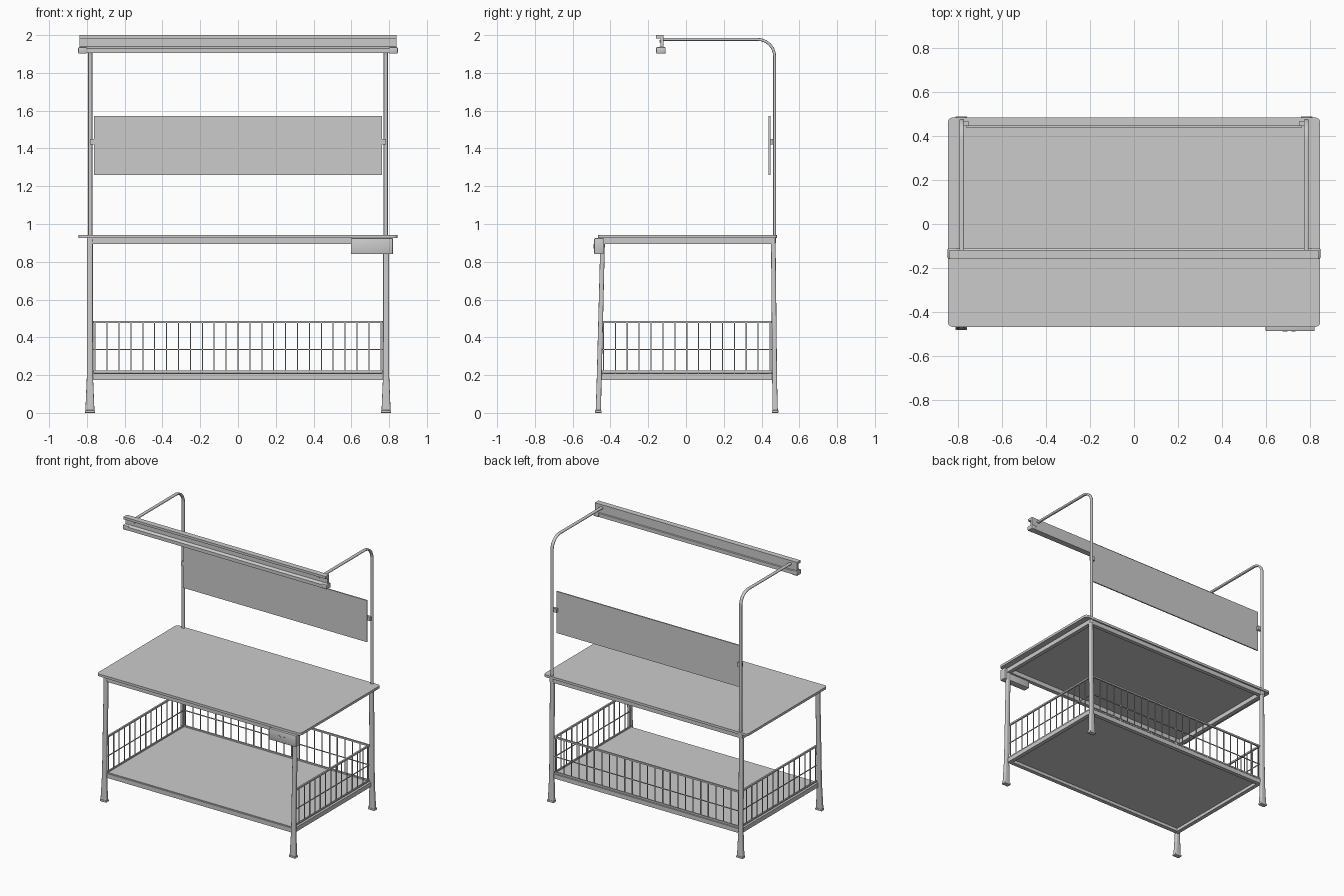
import bpy, bmesh, math
from mathutils import Vector

if "Cube" in bpy.data.objects:
    bpy.data.objects.remove(bpy.data.objects["Cube"])


def new_object(name, bm, smooth=False):
    bmesh.ops.recalc_face_normals(bm, faces=bm.faces)
    mesh = bpy.data.meshes.new(name)
    bm.to_mesh(mesh)
    bm.free()
    ob = bpy.data.objects.new(name, mesh)
    bpy.context.collection.objects.link(ob)
    if smooth:
        bpy.context.view_layer.objects.active = ob
        ob.select_set(True)
        bpy.ops.object.shade_smooth_by_angle(angle=math.radians(35))
        ob.select_set(False)
    return ob


def add_box(bm, x, y, z):
    """Box from three (min, max) ranges."""
    vs = bmesh.ops.create_cube(bm, size=1)["verts"]
    for v in vs:
        v.co = Vector([(a + b) / 2 + c * (b - a) for c, (a, b) in zip(v.co, (x, y, z))])
    return vs


def box(name, x, y, z, bevel=0):
    bm = bmesh.new()
    add_box(bm, x, y, z)
    if bevel:
        bmesh.ops.bevel(bm, geom=bm.edges[:], offset=bevel, segments=2, affect='EDGES', profile=0.5)
    return new_object(name, bm, bevel > 0)


def loft(name, rings, smooth=True):
    """Skin closed rings of points and cap both ends."""
    bm = bmesh.new()
    rs = [[bm.verts.new(p) for p in r] for r in rings]
    n = len(rs[0])
    for a, b in zip(rs, rs[1:]):
        for i in range(n):
            bm.faces.new((a[i], a[(i + 1) % n], b[(i + 1) % n], b[i]))
    bm.faces.new(rs[0])
    bm.faces.new(rs[-1])
    return new_object(name, bm, smooth)


def rounded_rect(hx, hy, r, seg=3):
    pts = []
    for k, (sx, sy) in enumerate(((1, 1), (-1, 1), (-1, -1), (1, -1))):
        for i in range(seg + 1):
            a = math.pi / 2 * (k + i / seg)
            pts.append((sx * (hx - r) + r * math.cos(a), sy * (hy - r) + r * math.sin(a)))
    return pts


def rect_frame(name, hx, y0, y1, z, w):
    """Four rails around a rectangle."""
    bm = bmesh.new()
    for s in (-1, 1):
        add_box(bm, sorted((s * hx, s * (hx - w))), (y0, y1), z)
    add_box(bm, (-hx + w, hx - w), (y0, y0 + w), z)
    add_box(bm, (-hx + w, hx - w), (y1 - w, y1), z)
    return new_object(name, bm)


# Table top with rounded corners
outline = rounded_rect(0.845, 0.475, 0.022, 5)
loft("table_top", [[(x, y + 0.008, z) for x, y in outline] for z in (0.925, 0.943)])
rect_frame("table_frame", 0.80, -0.452, 0.472, (0.893, 0.925), 0.03)

# Lower shelf and its frame
rect_frame("shelf_frame", 0.783, -0.455, 0.466, (0.175, 0.208), 0.03)
box("shelf", (-0.765, 0.765), (-0.445, 0.455), (0.198, 0.212))

# Splayed legs with flared feet: z, half width, half depth, front y, back y
sections = ((0.012, 0.024, 0.014, -0.464, 0.472), (0.13, 0.019, 0.013, -0.461, 0.470),
            (0.20, 0.016, 0.013, -0.459, 0.469), (0.925, 0.015, 0.012, -0.441, 0.462))
for side, s in (("left", -1), ("right", 1)):
    for end, k in (("front", 3), ("back", 4)):
        loft(f"{end}_{side}_leg", [[(s * 0.784 + x, q[k] + y, q[0])
             for x, y in rounded_rect(q[1], q[2], 0.006)] for q in sections])
        y = sections[0][k]
        box(f"{end}_{side}_foot", (s * 0.784 - 0.027, s * 0.784 + 0.027),
            (y - 0.017, y + 0.017), (0, 0.014), 0.003)

# Wire guards on the back and both sides
X, Y0, Y1, W = 0.768, -0.447, 0.456, 0.0028
bm = bmesh.new()
for z, h in ((0.481, 0.006), (0.335, W), (0.219, 0.005)):
    add_box(bm, (-X, X), (Y1 - h, Y1 + h), (z - h, z + h))
    for s in (-1, 1):
        add_box(bm, (s * X - h, s * X + h), (Y0, Y1), (z - h, z + h))
for i in range(25):
    x = -0.756 + i * 0.063
    add_box(bm, (x - W, x + W), (Y1 - W, Y1 + W), (0.212, 0.481))
for i in range(15):
    y = -0.437 + i * 0.063
    for s in (-1, 1):
        add_box(bm, (s * X - W, s * X + W), (y - W, y + W), (0.212, 0.481))
new_object("wire_guard", bm)

# Bent uprights carrying the overhead beam
R, cy, cz = 0.09, 0.379, 1.887
path = [(cy + R, 0.90, 0)]
path += [(cy + R * math.cos(a), cz + R * math.sin(a), a)
         for a in (math.pi / 2 * i / 10 for i in range(11))]
path.append((-0.125, cz + R, math.pi / 2))
for side, s in (("left", -1), ("right", 1)):
    rings = [[(s * 0.782 + u, y + v * math.cos(a), z + v * math.sin(a))
              for u, v in rounded_rect(0.011, 0.0075, 0.006)] for y, z, a in path]
    loft(f"{side}_upright", rings)
    # panel bracket
    box(f"{side}_panel_bracket", sorted((s * 0.750, s * 0.783)), (0.445, 0.465), (1.42, 1.45))

# Back panel
box("back_panel", (-0.762, 0.762), (0.438, 0.447), (1.26, 1.572))

# Overhead beam: channel section with a thicker lower lip
profile = [(-0.160, 2.0), (-0.118, 2.0), (-0.118, 1.936), (-0.112, 1.932), (-0.112, 1.905),
           (-0.156, 1.905), (-0.156, 1.930), (-0.136, 1.940), (-0.136, 1.982), (-0.160, 1.982)]
loft("overhead_beam", [[(x, y, z) for y, z in profile] for x in (-0.838, 0.838)], False)
for side, s in (("left", -1), ("right", 1)):
    box(f"beam_{side}_lower_cap", sorted((s * 0.80, s * 0.846)), (-0.158, -0.108),
        (1.902, 1.937), 0.006)
    # fixing bolt on the beam face
    bm = bmesh.new()
    bmesh.ops.create_cone(bm, cap_ends=True, segments=16, radius1=0.007, radius2=0.007, depth=0.008)
    for v in bm.verts:
        v.co = Vector((s * 0.765 + v.co.x, -0.137 + v.co.z, 1.972 + v.co.y - 0.005))
    new_object(f"beam_{side}_bolt", bm, True)

# Power socket box under the front right corner
box("socket_box", (0.597, 0.820), (-0.486, -0.436), (0.84, 0.925), 0.004)
for name, x, r, n in (("socket_indicator", 0.682, 0.014, 3), ("socket_button", 0.724, 0.008, 16)):
    bm = bmesh.new()
    bmesh.ops.create_cone(bm, cap_ends=True, segments=n, radius1=r, radius2=r, depth=0.004)
    for v in bm.verts:
        # point the three-sided indicator sideways
        v.co = Vector((x + v.co.y, -0.487 + v.co.z, 0.883 + v.co.x))
    new_object(name, bm, True)
